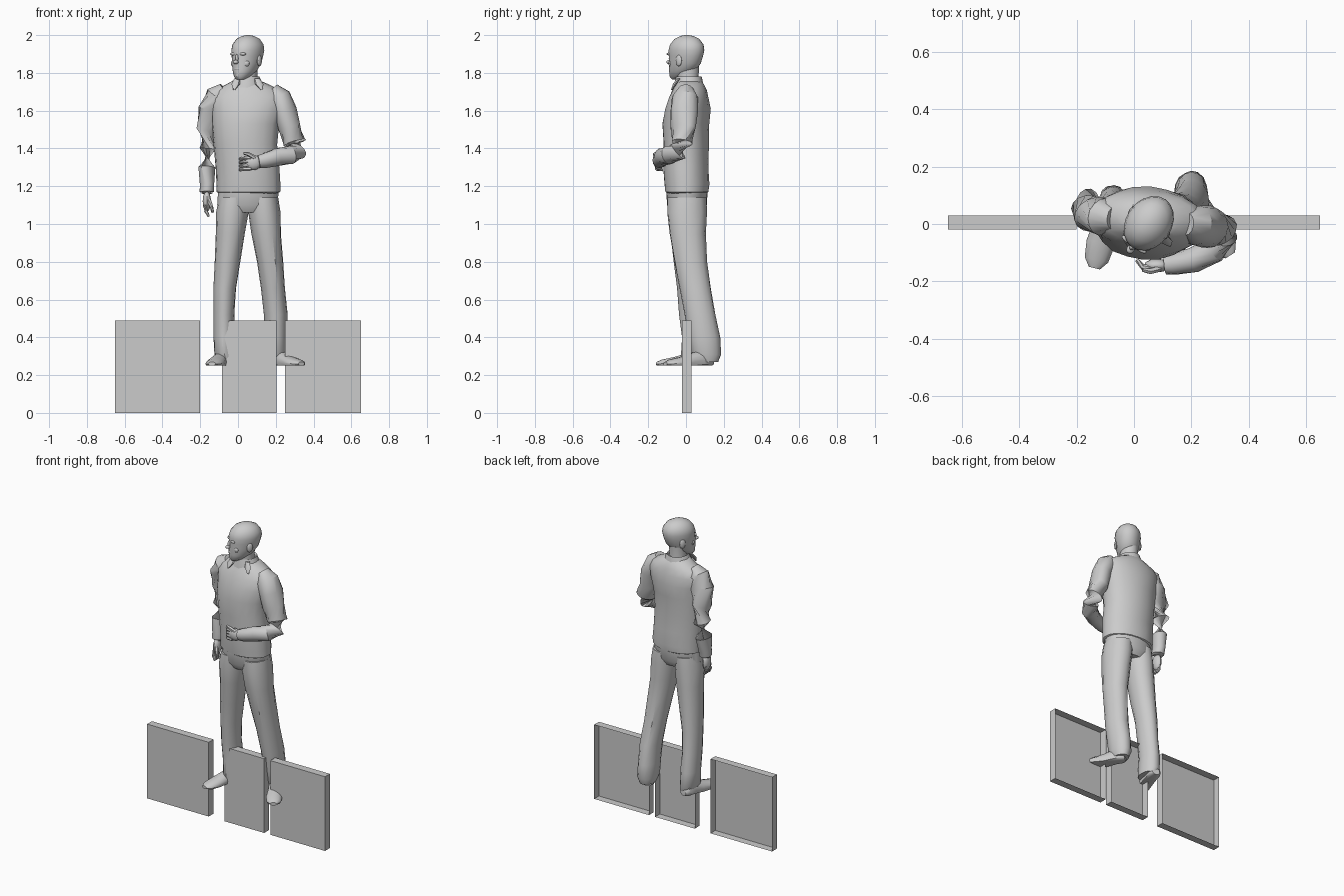
import bpy
import bmesh
import math
import random
from mathutils import Vector, Quaternion

random.seed(4)
if "Cube" in bpy.data.objects:
    bpy.data.objects.remove(bpy.data.objects["Cube"], do_unlink=True)

grey = bpy.data.materials.new("plain grey")
grey.use_nodes = True
tone = (0.6, 0.6, 0.6, 1)
grey.diffuse_color = tone
grey.node_tree.nodes["Principled BSDF"].inputs["Base Color"].default_value = tone
UP = Vector((0, 0, 1))
CM = 0.01


def finish(name, bm, smooth=True):
    bmesh.ops.recalc_face_normals(bm, faces=bm.faces)
    mesh = bpy.data.meshes.new(name)
    bm.to_mesh(mesh)
    bm.free()
    obj = bpy.data.objects.new(name, mesh)
    bpy.context.collection.objects.link(obj)
    mesh.materials.append(grey)
    if smooth:
        bpy.ops.object.select_all(action='DESELECT')
        obj.select_set(True)
        bpy.context.view_layer.objects.active = obj
        bpy.ops.object.shade_smooth_by_angle(angle=math.radians(35))
    return obj


def sweep(name, rings, axis=None, sides=16, turn=0, rough=0.0, floor=None):
    """Skin elliptical rings (x, y, z, half width, half depth) given in centimetres.
    With an axis every ring faces it, otherwise rings follow the path."""
    bm = bmesh.new()
    centres = [Vector(r[:3]) * CM for r in rings]
    loops = []
    for i, ring in enumerate(rings):
        ahead = centres[min(i + 1, len(rings) - 1)]
        behind = centres[max(i - 1, 0)]
        rot = UP.rotation_difference(axis or (ahead - behind).normalized())
        rot = Quaternion(UP, math.radians(turn)) @ rot
        loop = []
        for k in range(sides):
            a = math.tau * k / sides
            grow = CM * (1 + random.uniform(-rough, rough))
            p = centres[i] + rot @ Vector((ring[3] * math.cos(a), ring[-1] * math.sin(a), 0)) * grow
            if floor is not None:
                p.z = max(p.z, floor)
            loop.append(bm.verts.new(p))
        loops.append(loop)
    for low, high in zip(loops, loops[1:]):
        for k in range(sides):
            n = (k + 1) % sides
            bm.faces.new((low[k], low[n], high[n], high[k]))
    bm.faces.new(loops[0])
    bm.faces.new(loops[-1])
    return finish(name, bm)


def blob(name, centre, size, turn=0):
    bm = bmesh.new()
    bmesh.ops.create_uvsphere(bm, u_segments=12, v_segments=8, radius=1)
    for v in bm.verts:
        v.co = Vector(a * b * CM for a, b in zip(v.co, size))
    obj = finish(name, bm)
    obj.location = Vector(centre) * CM
    obj.rotation_euler.z = math.radians(turn)
    return obj


def panel(name, left, right):
    # shallow tray, open at the back
    bm = bmesh.new()
    bmesh.ops.create_cube(bm, size=1)
    back = [f for f in bm.faces if f.normal.y > 0.9]
    bmesh.ops.delete(bm, geom=back, context='FACES_ONLY')
    for v in bm.verts:
        v.co.x = left if v.co.x < 0 else right
        v.co.y = -0.02 if v.co.y < 0 else 0.03
        v.co.z = 0 if v.co.z < 0 else 0.49
    finish(name, bm, smooth=False)


panel("right_panel", -0.65, -0.2)
panel("middle_panel", -0.085, 0.205)
panel("left_panel", 0.25, 0.65)

# Sweater body, from hem to neck
sweep("sweater", [
    (5.5, 0.5, 116, 15, 10), (5.5, 0.5, 117, 17, 11.5), (5.5, 0.5, 121, 17, 12),
    (5, 0, 130, 17, 12), (4, 0, 142, 17, 12), (4, 0, 153, 18, 12.5),
    (5, 1, 161, 19.5, 12), (5, 1.5, 167, 20, 10.5), (5, 2, 171, 17, 9),
    (5, 2, 174, 11, 7.5), (4.5, 1.5, 176, 7, 6.5)], UP, 20, -4, 0.015)

# Trousers
sweep("trouser_seat", [
    (5, 0.5, 106, 13, 8), (5, 0.5, 110, 16, 10.5), (5.5, 0.5, 118, 16, 11)], UP, 20)
sweep("right_trouser_leg", [
    (-6, 5.5, 27, 4.5, 7), (-7, 5.5, 30, 5.5, 8), (-7.5, 5.5, 40, 5.5, 7.5),
    (-7.5, 4, 52, 5.5, 7.5), (-7, 3, 66, 6, 7.8), (-5.5, 2, 80, 6.8, 8.5),
    (-4, 1, 95, 7.8, 9.5), (-3, 0.5, 106, 8.4, 10.3), (-2, 0.5, 114, 8, 10)], UP, 16, 0, 0.03)
sweep("left_trouser_leg", [
    (20, 11, 27, 4.5, 6), (20, 10.5, 31, 6, 8), (20, 9.5, 40, 6, 8.5),
    (20, 7.5, 52, 6.2, 8.3), (18.5, 5, 66, 6.5, 8.3), (17, 2.5, 80, 7, 8.8),
    (15, 1, 95, 7.9, 9.8), (13.8, 0.5, 106, 8.5, 10.5), (13, 0.5, 114, 8.5, 10.3)], UP, 16, 0, 0.03)

# Shoes, each built heel to toe and then turned
for side, place, turn in (("right", (-0.09, 0.04, 0.25), -14), ("left", (0.23, 0.06, 0.25), 32)):
    shoe = sweep(side + "_shoe", [
        (0, 9, 2, 2.5, 2), (0, 7, 3, 4, 5), (0, 2, 3, 4, 5.5), (0, -4, 2, 4.2, 4.5),
        (0, -11, 1.5, 5, 3), (0, -17, 1, 4.2, 2.3), (0, -20, 1, 2, 1)],
        Vector((0, -1, 0)), 14, floor=0)
    shoe.location = place
    shoe.rotation_euler.z = math.radians(turn)

# Arms
sweep("right_sleeve", [
    (-7, 2, 171, 4, 4), (-11, 2.5, 168, 6, 6.5), (-14, 3.5, 161, 5.5, 7.5),
    (-15, 5, 150, 5, 7), (-16, 6, 140, 4.5, 6.3), (-16.5, 5, 130, 4.2, 5.5),
    (-16.5, 3.5, 121, 3.8, 4.5), (-16.5, 3, 117, 3.8, 4), (-16.5, 3, 116, 2.5, 3)], None, 14, 0, 0.03)
sweep("left_sleeve", [
    (18, 0, 171, 4, 4), (22, -0.5, 167, 6, 7), (25, -1, 160, 6, 7.5), (27, -1.5, 151, 5.8, 7),
    (30, -2, 143, 5.3, 6.3), (31, -4, 138.5, 5, 5.5), (27.5, -9, 136.5, 5, 5),
    (21, -12.5, 135.5, 4.8, 4.5), (14, -14, 133.5, 4, 3.8), (11, -14.3, 133, 3.5, 3.3)], None, 14, 0, 0.03)

# Hands
blob("right_palm", (-16.5, 2, 112), (2.2, 3.6, 5.5))
blob("left_palm", (8, -14.5, 132.5), (4.5, 2.4, 4))
for i in range(4):
    y = 4.2 - i * 1.7
    sweep("right_finger", [(-17, y, 110, 1), (-17, y - 0.5, 107, 1), (-15.5, y - 1, 104, 0.7)], None, 6)
    z = 135 - i * 1.9
    sweep("left_finger", [(7, -15.5, z, 1.1), (3, -15, z - 0.3, 1), (1, -12.5, z - 0.6, 0.8)], None, 6)
sweep("right_thumb", [(-15.5, 0, 113, 1.2), (-14, -2, 109, 1), (-13.3, -2, 106, 0.7)], None, 6)
sweep("left_thumb", [(9, -15.5, 135, 1.2), (5.5, -16.5, 137, 1.1), (3, -16, 137.5, 0.7)], None, 6)

# Neck and collar
sweep("neck", [(5, 1.5, 168, 6, 6), (5, 1, 176, 5.2, 5.5), (5, 1, 184, 5.2, 6)], UP)
sweep("collar", [(4.8, 1.5, 172, 9.5, 8), (5, 1.5, 175, 7.8, 7.5), (5, 1.5, 178, 6.3, 6.8),
                 (5, 1.5, 177, 5.6, 6)], UP, 16)
for side, x, drift in (("right", -0.5, -1.5), ("left", 10, 2.5)):
    sweep(side + "_collar_point", [
        (x, -4, 177, 1.5, 1), (x + drift / 2, -6, 174, 2.2, 1),
        (x + drift, -7.5, 171, 0.5, 0.5)], UP, 8)

# Head, built facing forward and turned to its right
FACE_TURN = -35
HEAD = Vector((5, 0, 0))
head = sweep("head", [
    (0, -6.5, 176.5, 2, 2), (0, -5, 178, 4, 4.8), (0, -2.5, 181, 5.8, 7.5),
    (0, -0.8, 185, 7, 9.2), (0, 0, 189, 7.6, 9.8), (0, 0.3, 192, 8, 10.2),
    (0, 0.5, 195, 7.6, 9.5), (0, 0.6, 198, 5.7, 7), (0, 0.6, 199.5, 3, 3.8),
    (0, 0.6, 200, 1, 1.2)], UP, 20)
head.location = HEAD * CM
head.rotation_euler.z = math.radians(FACE_TURN)


def on_head(name, offset, size):
    spin = Quaternion(UP, math.radians(FACE_TURN))
    return blob(name, HEAD + spin @ Vector(offset), size, FACE_TURN)


on_head("nose_bridge", (0, -9.8, 187.5), (0.9, 1.2, 2.4))
on_head("nose_tip", (0, -10.8, 185.7), (1.4, 1.6, 1.1))
on_head("mouth", (0, -9, 182), (2.3, 1.1, 0.9))
on_head("chin", (0, -7.5, 178.5), (2.4, 1.7, 1.8))
for side, sign in (("right", -1), ("left", 1)):
    on_head(side + "_ear", (sign * 7.4, 0.5, 186.5), (0.9, 1.9, 3))
    on_head(side + "_brow", (sign * 2.8, -8.7, 190), (2.4, 1, 0.8))
    on_head(side + "_cheek", (sign * 3.6, -6.6, 185), (2.2, 1.8, 2))
